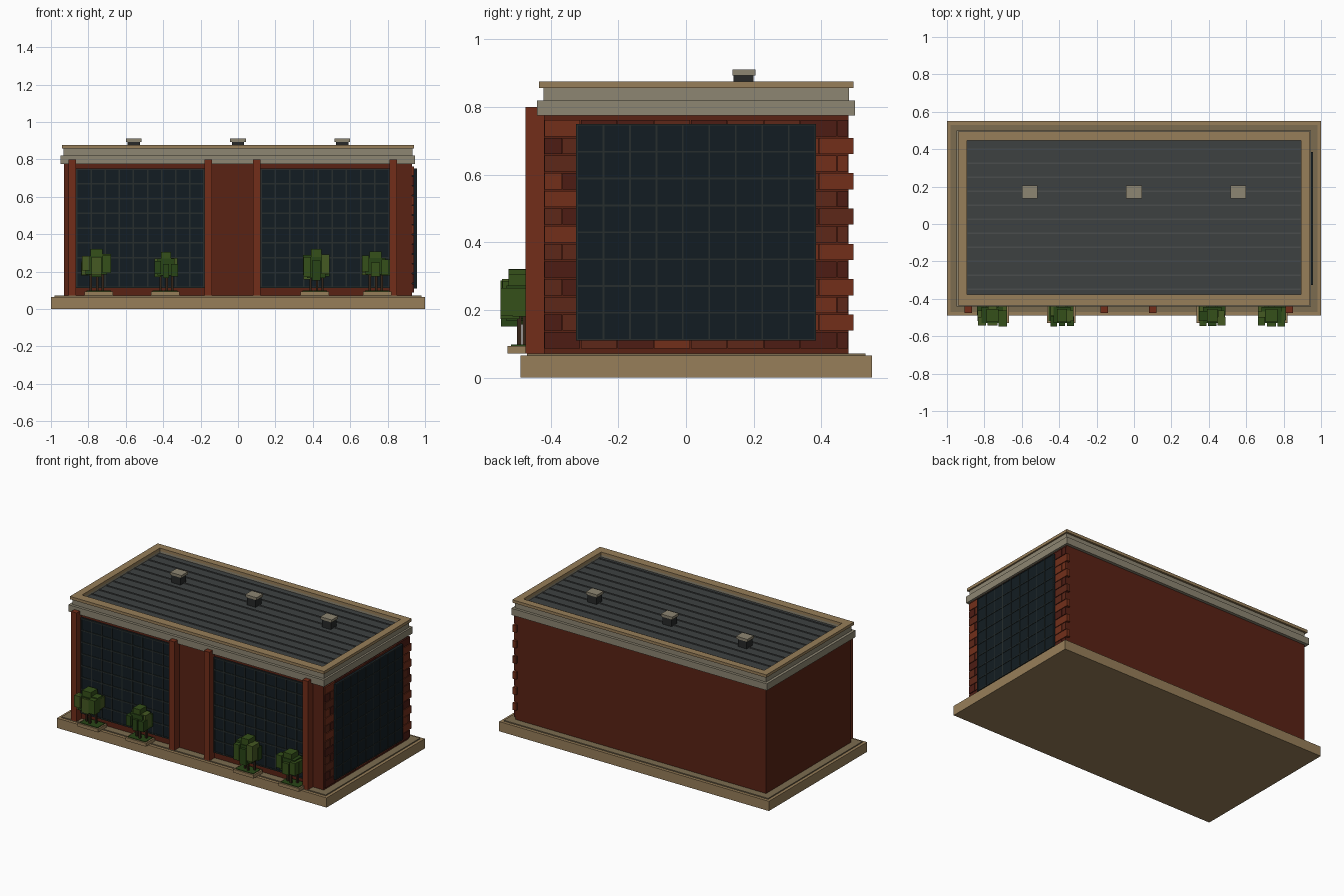
import bpy, bmesh, random
from mathutils import Matrix, Vector

if "Cube" in bpy.data.objects:
    bpy.data.objects.remove(bpy.data.objects["Cube"])

random.seed(4)


def mat(name, r, g, b):
    m = bpy.data.materials.new(name)
    m.diffuse_color = (r, g, b, 1)
    m.use_nodes = True
    m.node_tree.nodes["Principled BSDF"].inputs["Base Color"].default_value = m.diffuse_color
    return m


TAN = mat("tan stone", 0.31, 0.21, 0.10)
STEP = mat("brown stone", 0.20, 0.15, 0.08)
GREY = mat("warm grey", 0.27, 0.24, 0.17)
WALL = mat("red wall", 0.10, 0.016, 0.007)
PILLAR = mat("pillar red", 0.17, 0.027, 0.010)
BRICKS = [mat("brick dark", 0.075, 0.012, 0.007),
          mat("brick mid", 0.11, 0.02, 0.009),
          mat("brick bright", 0.17, 0.028, 0.010)]
GLASS = mat("dark glass", 0.006, 0.012, 0.016)
BAR = mat("window bar", 0.02, 0.027, 0.026)
ROOF = mat("roof metal", 0.047, 0.053, 0.053)
SEAM = mat("roof seam", 0.07, 0.075, 0.075)
DARK = mat("vent dark", 0.02, 0.022, 0.022)
BARK = mat("bark", 0.035, 0.018, 0.009)
LEAVES = [mat("leaf dark", 0.022, 0.06, 0.008),
          mat("leaf mid", 0.035, 0.08, 0.01),
          mat("leaf light", 0.06, 0.10, 0.016)]


def boxes(name, items, material):
    """One object from boxes given as (x0, x1, y0, y1, z0, z1)."""
    bm = bmesh.new()
    for x0, x1, y0, y1, z0, z1 in items:
        c = Vector(((x0 + x1) / 2, (y0 + y1) / 2, (z0 + z1) / 2))
        s = Matrix.Diagonal((x1 - x0, y1 - y0, z1 - z0, 1))
        bmesh.ops.create_cube(bm, size=1, matrix=Matrix.Translation(c) @ s)
    me = bpy.data.meshes.new(name)
    bm.to_mesh(me)
    bm.free()
    me.materials.append(material)
    ob = bpy.data.objects.new(name, me)
    bpy.context.collection.objects.link(ob)
    return ob


def ring(name, outer, inner, z0, z1, material):
    """Rectangular frame lying flat; outer and inner are (x0, x1, y0, y1)."""
    a, b, c, d = outer
    e, f, g, h = inner
    return boxes(name, [(a, b, c, g, z0, z1), (a, b, h, d, z0, z1),
                        (a, e, g, h, z0, z1), (f, b, g, h, z0, z1)], material)


def grid(lo, hi, n, w):
    """Bar intervals evenly spaced from lo to hi."""
    return [(lo + (hi - lo - w) * i / n, lo + (hi - lo - w) * i / n + w)
            for i in range(n + 1)]


# Base slab and step
boxes("base_slab", [(-1, 1, -0.49, 0.55, 0, 0.065)], TAN)
boxes("base_step", [(-0.98, 0.98, -0.47, 0.53, 0.065, 0.072)], STEP)

# Main body
boxes("body_walls", [(-0.93, 0.93, -0.42, 0.48, 0.072, 0.775)], WALL)

# Cornice layers and parapet around the recessed roof
INNER = (-0.893, 0.893, -0.377, 0.447)
ring("cornice_lower", (-0.95, 0.945, -0.44, 0.50), INNER, 0.775, 0.82, GREY)
ring("cornice_upper", (-0.932, 0.932, -0.422, 0.482), INNER, 0.82, 0.857, GREY)
ring("parapet_cap", (-0.942, 0.942, -0.435, 0.495), INNER, 0.857, 0.876, TAN)

# Roof deck with raised seams
boxes("roof_deck", [(-0.893, 0.893, -0.377, 0.447, 0.775, 0.843)], ROOF)
boxes("roof_seams", [(-0.89, 0.89, y - 0.004, y + 0.004, 0.843, 0.848)
                     for y in [-0.35 + 0.075 * i for i in range(11)]], SEAM)

# Roof vents
VX = (-0.557, 0, 0.557)
boxes("vent_bases", [(x - 0.033, x + 0.033, 0.14, 0.20, 0.843, 0.894) for x in VX], DARK)
boxes("vent_caps", [(x - 0.042, x + 0.042, 0.137, 0.205, 0.894, 0.911) for x in VX], GREY)

# Front windows with bars
for side, x0, x1 in (("left", -0.865, -0.178), ("right", 0.12, 0.812)):
    z0, z1 = 0.112, 0.752
    boxes(f"front_window_{side}", [(x0, x1, -0.428, -0.419, z0, z1)], GLASS)
    bars = [(a, b, -0.432, -0.427, z0, z1) for a, b in grid(x0, x1, 9, 0.008)]
    bars += [(x0, x1, -0.432, -0.427, a, b) for a, b in grid(z0, z1, 8, 0.008)]
    boxes(f"front_window_bars_{side}", bars, BAR)

# Side window with bars
y0, y1, z0, z1 = -0.325, 0.385, 0.11, 0.75
boxes("side_window", [(0.93, 0.953, y0, y1, z0, z1)], GLASS)
bars = [(0.95, 0.956, a, b, z0, z1) for a, b in grid(y0, y1, 9, 0.005)]
bars += [(0.95, 0.956, y0, y1, a, b) for a, b in grid(z0, z1, 8, 0.005)]
boxes("side_window_bars", bars, BAR)

# Running-bond bricks on the right wall, alternate courses overhang the back corner
courses = [[], [], []]
for row in range(13):
    z = 0.087 + 0.0522 * row
    start, end = (-0.42, 0.48) if row % 2 == 0 else (-0.474, 0.496)
    for k in range(9):
        a = max(start + 0.1083 * k, -0.42)
        b = min(start + 0.1083 * (k + 1), end)
        if b - a < 0.01:
            continue
        shade = 2 if b > 0.485 and row != 7 else random.randrange(3)
        courses[shade].append((0.915, 0.94, a + 0.001, b - 0.001, z, z + 0.048))
for items, m in zip(courses, BRICKS):
    boxes(m.name.replace(" ", "_") + "_courses", items, m)

# Front pilasters
boxes("front_pilasters", [(x - 0.02, x + 0.02, -0.475, -0.42, 0.072, 0.80)
                          for x in (-0.885, -0.16, 0.10, 0.83)], PILLAR)

# Planters with blocky trees: planter x, crown x, crown half width, crown z range
TREES = [(-0.745, -0.757, 0.082, 0.17, 0.322), (-0.39, -0.385, 0.066, 0.165, 0.305),
         (0.41, 0.418, 0.072, 0.15, 0.32), (0.745, 0.735, 0.078, 0.17, 0.307)]
boxes("planters", [(t[0] - 0.076, t[0] + 0.076, -0.528, -0.432, 0.072, 0.094)
                   for t in TREES], TAN)
boxes("planter_soil", [(t[0] - 0.066, t[0] + 0.066, -0.518, -0.44, 0.09, 0.098)
                       for t in TREES], LEAVES[0])
trunks, crowns = [], [[], [], []]
for px, cx, w, zb, zt in TREES:
    for dx, dy in ((-0.03, 0.0), (0.004, -0.015), (0.034, 0.01)):
        x, y = cx + dx, -0.478 + dy
        trunks.append((x - 0.006, x + 0.006, y - 0.006, y + 0.006, 0.09, zb + 0.06))
    h, cy = zt - zb, -0.49
    # Centre mass, crown top, then overlapping outer clumps
    crowns[0].append((cx - 0.7 * w, cx + 0.7 * w, cy - 0.04, cy + 0.045, zb + 0.1 * h, zb + 0.75 * h))
    crowns[1].append((cx - 0.4 * w, cx + 0.4 * w, cy - 0.035, cy + 0.035, zb + 0.5 * h, zt))
    for i in range(9):
        sx = (-0.68, 0, 0.68)[i % 3] * w
        sy = (-0.03, 0.0, 0.025)[i // 3]
        r = w * random.uniform(0.24, 0.32)
        d = random.uniform(0.022, 0.029)
        z = zb + h * random.uniform(0.0, 0.25)
        top = z + h * random.uniform(0.45, 0.65)
        crowns[random.randrange(3)].append(
            (cx + sx - r, cx + sx + r, cy + sy - d, cy + sy + d, z, top))
boxes("tree_trunks", trunks, BARK)
for items, m in zip(crowns, LEAVES):
    boxes("foliage_" + m.name.split()[1], items, m)
